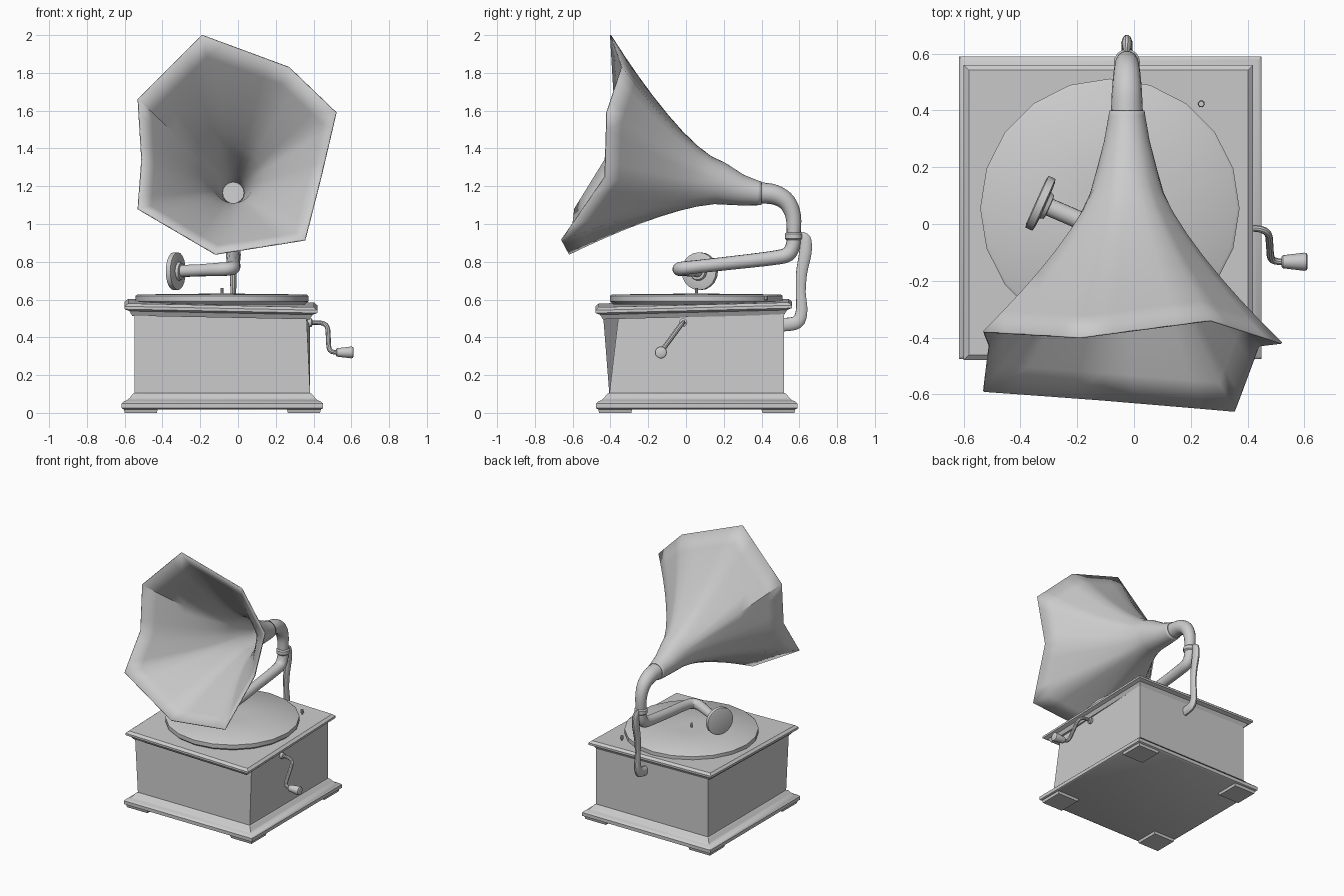
import bpy, bmesh
from math import sin, cos, pi, atan2, radians
from mathutils import Vector

cube = bpy.data.objects.get("Cube")
if cube:
    bpy.data.objects.remove(cube, do_unlink=True)

grey = bpy.data.materials.new("light grey")
grey.use_nodes = True
grey.diffuse_color = (0.6, 0.6, 0.6, 1)
grey.node_tree.nodes["Principled BSDF"].inputs["Base Color"].default_value = (0.6, 0.6, 0.6, 1)

CX, CY = -0.083, 0.057   # centre of the cabinet
AX = -0.025              # plane of the arm and horn throat


def loft(name, rings, caps=True, angle=35):
    """Skin a list of equal-length point rings."""
    bm = bmesh.new()
    rows = [[bm.verts.new(p) for p in ring] for ring in rings]
    n = len(rows[0])
    for a, b in zip(rows, rows[1:]):
        for i in range(n):
            j = (i + 1) % n
            bm.faces.new((a[i], a[j], b[j], b[i]))
    if caps:
        bm.faces.new(rows[0][::-1])
        bm.faces.new(rows[-1])
        bmesh.ops.recalc_face_normals(bm, faces=bm.faces)
    mesh = bpy.data.meshes.new(name)
    bm.to_mesh(mesh)
    bm.free()
    mesh.materials.append(grey)
    obj = bpy.data.objects.new(name, mesh)
    bpy.context.collection.objects.link(obj)
    bpy.ops.object.select_all(action='DESELECT')
    obj.select_set(True)
    bpy.context.view_layer.objects.active = obj
    bpy.ops.object.shade_smooth_by_angle(angle=radians(angle))
    return obj


def rect(cx, cy, hx, hy, z):
    return [Vector((cx + sx * hx, cy + sy * hy, z))
            for sx, sy in ((-1, -1), (1, -1), (1, 1), (-1, 1))]


def circle(centre, direction, r, n=16):
    q = Vector(direction).to_track_quat('Z', 'Y')
    return [Vector(centre) + q @ Vector((r * cos(2 * pi * i / n), r * sin(2 * pi * i / n), 0))
            for i in range(n)]


def tube(name, points, radii, n=14, sub=4, flat=1):
    """Round tube through points, smoothed by Catmull-Rom."""
    pts = [Vector(p) for p in points]
    path, rad = [], []
    for i in range(len(pts) - 1):
        a, b = pts[max(i - 1, 0)], pts[i]
        c, d = pts[i + 1], pts[min(i + 2, len(pts) - 1)]
        for k in range(sub):
            t = k / sub
            path.append(0.5 * (2 * b + (c - a) * t + (2 * a - 5 * b + 4 * c - d) * t * t
                               + (3 * b - a - 3 * c + d) * t ** 3))
            rad.append(radii[i] + (radii[i + 1] - radii[i]) * t)
    path.append(pts[-1])
    rad.append(radii[-1])
    rings, side, old = [], None, None
    for i, p in enumerate(path):
        tan = (path[min(i + 1, len(path) - 1)] - path[max(i - 1, 0)]).normalized()
        if side is None:
            side = tan.orthogonal().normalized()
        else:
            side = old.rotation_difference(tan) @ side
        up, old = tan.cross(side), tan
        ring = [p + rad[i] * (cos(2 * pi * k / n) * side + sin(2 * pi * k / n) * up) for k in range(n)]
        for v in ring:
            v.x = p.x + (v.x - p.x) * flat
        rings.append(ring)
    return loft(name, rings)


def turned(name, start, direction, profile, n=16):
    """Lathe part: profile of (distance, radius) along a direction."""
    d = Vector(direction).normalized()
    return loft(name, [circle(Vector(start) + d * h, d, r, n) for h, r in profile])


# Plinth moulding and feet
plinth = [(0.52, 0.018), (0.533, 0.025), (0.533, 0.05), (0.52, 0.062),
          (0.505, 0.066), (0.49, 0.08), (0.475, 0.1), (0.465, 0.105)]
loft("plinth", [rect(CX, CY, h, h, z) for h, z in plinth], angle=30)
for sx, side in ((-1, "right"), (1, "left")):
    for sy, end in ((-1, "front"), (1, "back")):
        x, y = CX + sx * 0.432, CY + sy * 0.432
        loft(end + "_" + side + "_foot", [rect(x, y, 0.085, 0.085, 0),
                                          rect(x, y, 0.09, 0.09, 0.02)])

# Cabinet, slightly twisted at the front of its top
top = rect(CX, CY, 0.465, 0.463, 0.545)
top[0].y -= 0.035
top[1] += Vector((-0.02, 0.05, -0.02))
loft("cabinet", [rect(CX, CY, 0.465, 0.463, 0.1), top], angle=10)

# Lid, leaning gently upward to the back
lid = [(-0.04, 0.515), (-0.025, 0.54), (0, 0.55), (0, 0.565), (-0.018, 0.58)]
rings = [rect(-0.09, 0.04, 0.51 + d, 0.52 + d, z) for d, z in lid]
for ring in rings:
    for v in ring:
        v.z += 0.025 * (v.y - 0.04) - 0.02 * v.x
loft("lid", rings, angle=20)

# Turntable, spindle and stop knob
turned("turntable", (-0.085, 0.055, 0.575), (0, 0, 1),
       [(0, 0.44), (0.015, 0.457), (0.045, 0.457), (0.052, 0.447), (0.056, 0.1)], 20)
turned("spindle", (-0.085, 0.055, 0.62), (0, 0, 1), [(0, 0.008), (0.04, 0.008)], 8)
turned("stop_knob", (0.237, 0.423, 0.57), (0, 0, 1),
       [(0, 0.006), (0.025, 0.006), (0.03, 0.012), (0.05, 0.01)], 10)

# Sound box and tone arm
tip = Vector((-0.345, 0.08, 0.75))
axis = Vector((0.91, -0.41, 0))
turned("sound_box", tip, axis, [(0, 0.085), (0.004, 0.1), (0.03, 0.1), (0.034, 0.085),
                                (0.036, 0.05), (0.05, 0.045), (0.052, 0.03)], 20)
tube("tone_arm", [tip + axis * 0.03, (-0.2, 0.017, 0.755), (-0.09, -0.033, 0.76),
                  (-0.035, -0.02, 0.765), (-0.022, 0.06, 0.774), (AX, 0.25, 0.795),
                  (AX, 0.46, 0.82), (AX, 0.54, 0.84), (AX, 0.567, 0.89), (AX, 0.57, 0.94)],
     [0.032, 0.032, 0.036, 0.036, 0.035, 0.036, 0.038, 0.04, 0.038, 0.036])
turned("collar", (AX, 0.57, 0.915), (0, 0, 1),
       [(0, 0.038), (0.008, 0.046), (0.032, 0.046), (0.04, 0.038)])

# Elbow joining the arm to the horn
tube("elbow", [(AX, 0.57, 0.94), (AX, 0.568, 1.04), (AX, 0.535, 1.115), (AX, 0.47, 1.155),
               (AX, 0.385, 1.165)], [0.036, 0.041, 0.047, 0.053, 0.057], 16)

# Horn: round throat flaring into a bent polygonal mouth
mouth = [(-0.19, -0.40, 2.0), (0.27, -0.34, 1.83), (0.52, -0.42, 1.59),
         (0.44, -0.43, 1.25), (0.355, -0.66, 0.915), (-0.12, -0.62, 0.84),
         (-0.53, -0.59, 1.08), (-0.51, -0.43, 1.34), (-0.53, -0.38, 1.66)]
mouth = [Vector(p) for p in mouth]
rim = []
for a, b in zip(mouth, mouth[1:] + mouth[:1]):
    rim += [a.lerp(b, k / 4) for k in range(4)]
angles = [atan2(p.z - 1.36, p.x - AX) for p in rim]


def throat(y, z, r, tilt):
    return [Vector((AX + r * cos(a), y + tilt * sin(a), z + r * sin(a))) for a in angles]


neck = throat(0.178, 1.215, 0.107, 0.028)
rings = [throat(0.4, 1.163, 0.059, 0), throat(0.38, 1.164, 0.062, 0.004),
         throat(0.29, 1.18, 0.078, 0.015), neck]
for k in range(1, 9):
    t = k / 8
    s = t ** 1.4
    rings.append([Vector((a.x + (b.x - a.x) * s, a.y + (b.y - a.y) * t, a.z + (b.z - a.z) * s))
                  for a, b in zip(neck, rim)])
horn = loft("horn", rings, caps=False, angle=40)
shell = horn.modifiers.new("thin wall", 'SOLIDIFY')
shell.thickness = 0.006
shell.offset = 0

# Rear bracket carrying the arm
tube("rear_bracket", [(AX, 0.6, 0.945), (AX, 0.632, 0.92), (AX, 0.632, 0.85), (AX, 0.612, 0.74),
                      (AX, 0.608, 0.64), (AX, 0.612, 0.54), (AX, 0.588, 0.48), (AX, 0.51, 0.466)],
     [0.015, 0.03, 0.034, 0.03, 0.026, 0.031, 0.036, 0.036], 12, flat=0.6)

# Winding crank on the left side
turned("crank_socket", (0.37, -0.015, 0.478), (1, 0, 0), [(0, 0.022), (0.02, 0.022), (0.024, 0.014)], 12)
tube("crank_arm", [(0.37, -0.015, 0.478), (0.44, -0.017, 0.476), (0.472, -0.035, 0.455),
                   (0.478, -0.075, 0.4), (0.483, -0.12, 0.34), (0.505, -0.132, 0.322),
                   (0.54, -0.133, 0.32)],
     [0.012, 0.012, 0.013, 0.013, 0.013, 0.012, 0.012], 10)
turned("crank_handle", (0.52, -0.133, 0.32), (1, 0, 0),
       [(0, 0.018), (0.005, 0.023), (0.08, 0.032), (0.088, 0.03), (0.092, 0.022)], 14)
